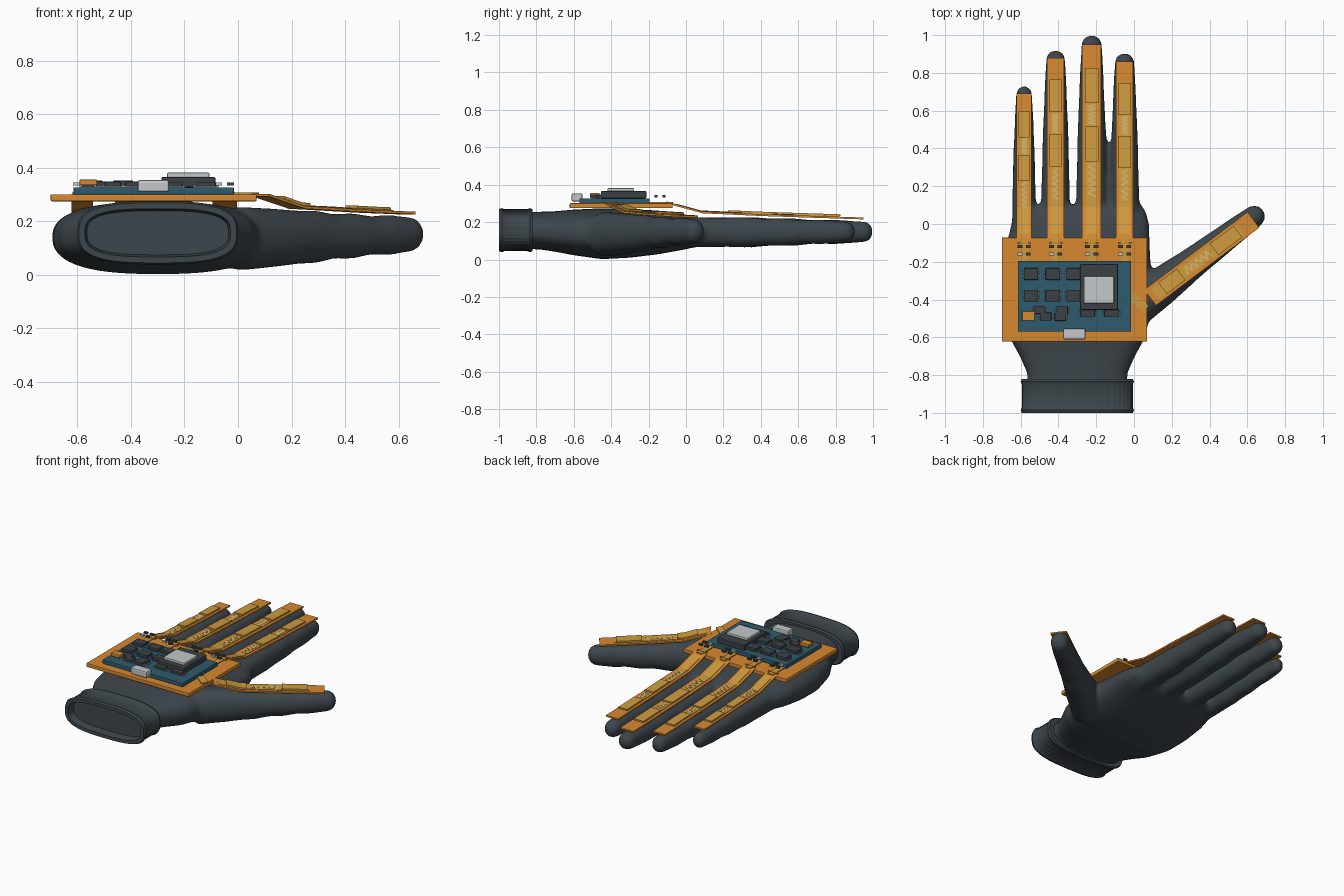
import bpy, bmesh, math
from mathutils import Vector

cube = bpy.data.objects.get("Cube")
if cube:
    bpy.data.objects.remove(cube)


def material(name, rgb):
    m = bpy.data.materials.new(name)
    m.use_nodes = True
    m.diffuse_color = (*rgb, 1)
    m.node_tree.nodes["Principled BSDF"].inputs["Base Color"].default_value = (*rgb, 1)
    return m


CHARCOAL = material("charcoal fabric", (0.048, 0.062, 0.072))
ORANGE = material("orange film", (0.68, 0.25, 0.03))
GOLD = material("gold sensor", (0.62, 0.33, 0.05))
PALE = material("pale trace", (0.72, 0.45, 0.13))
TEAL = material("teal board", (0.027, 0.105, 0.155))
DARK = material("dark chip", (0.045, 0.052, 0.06))
SILVER = material("silver metal", (0.55, 0.58, 0.58))
GREY = material("grey pin", (0.22, 0.25, 0.27))


def finish(name, bm, mat, smooth=False):
    bmesh.ops.recalc_face_normals(bm, faces=bm.faces)
    me = bpy.data.meshes.new(name)
    bm.to_mesh(me)
    bm.free()
    me.materials.append(mat)
    if smooth:
        me.polygons.foreach_set("use_smooth", [True] * len(me.polygons))
        me.set_sharp_from_angle(angle=math.radians(40))
    ob = bpy.data.objects.new(name, me)
    bpy.context.collection.objects.link(ob)
    return ob


def bridge(bm, rings):
    """Skin a list of vertex rings and cap both ends."""
    n = len(rings[0])
    for a, b in zip(rings, rings[1:]):
        for i in range(n):
            j = (i + 1) % n
            bm.faces.new((a[i], a[j], b[j], b[i]))
    bm.faces.new(rings[0])
    bm.faces.new(rings[-1])


def oval(bm, centre, side, hw, hh, power=2.0, segs=32, ripple=0.0):
    """One superellipse ring, spanned by a sideways vector and z."""
    ring = []
    for i in range(segs):
        a = math.tau * i / segs
        c, s = math.cos(a), math.sin(a)
        r = ripple * (i % 3 == 0)
        u = math.copysign(abs(c) ** (2 / power), c) * (hw - r)
        v = math.copysign(abs(s) ** (2 / power), s) * (hh - r)
        ring.append(bm.verts.new(Vector(centre) + Vector(side) * u + Vector((0, 0, v))))
    return ring


def box(name, x0, x1, y0, y1, z0, z1, mat, bevel=0.0):
    bm = bmesh.new()
    bmesh.ops.create_cube(bm, size=1)
    for v in bm.verts:
        v.co = ((x0 + x1) / 2 + v.co.x * (x1 - x0),
                (y0 + y1) / 2 + v.co.y * (y1 - y0),
                (z0 + z1) / 2 + v.co.z * (z1 - z0))
    if bevel:
        bmesh.ops.bevel(bm, geom=bm.edges[:], offset=bevel, segments=2, affect='EDGES', profile=0.5)
    return finish(name, bm, mat)


def ribbon(name, points, side, half, thick, mat):
    """Flat band following points, widened along side."""
    bm = bmesh.new()
    side, up, rings = Vector(side) * half, Vector((0, 0, thick)), []
    for p in points:
        p = Vector(p)
        rings.append([bm.verts.new(q) for q in (p - side, p + side, p + side + up, p - side + up)])
    bridge(bm, rings)
    return finish(name, bm, mat)


# Glove: palm, fingers and thumb lofted into one mesh, then fused
glove = bmesh.new()
palm = [(-0.88, 0.265, 0.155, 0.10), (-0.79, 0.265, 0.155, 0.10), (-0.7, 0.305, 0.15, 0.108),
        (-0.6, 0.36, 0.145, 0.122), (-0.45, 0.39, 0.138, 0.136), (-0.3, 0.395, 0.14, 0.13),
        (-0.15, 0.385, 0.145, 0.117), (0.0, 0.365, 0.147, 0.092), (0.06, 0.35, 0.147, 0.078),
        (0.1, 0.33, 0.147, 0.05)]
bridge(glove, [oval(glove, (-0.3 + 0.015 * (y > -0.1), y, z), (1, 0, 0), hw, hh, 2.6, 48)
               for y, hw, z, hh in palm])

# Fraction along digit, width factor, height factor: pads bulge between joints
SHAPE = [(0, 1, 1), (0.2, 1.03, 1), (0.32, 1, 0.98), (0.42, 0.96, 1.02), (0.52, 0.94, 0.9),
         (0.62, 0.89, 0.93), (0.72, 0.83, 0.78), (0.82, 0.78, 0.82), (0.92, 0.7, 0.72)]


def digit(start, end, half_w, half_h, flare=1.0):
    start, end = Vector(start), Vector(end)
    d = (end - start).normalized()
    side = d.cross(Vector((0, 0, 1))).normalized()
    rings = []
    for t, w, h in SHAPE:
        grow = 1 + (flare - 1) * max(0, 1 - t / 0.5)
        rings.append(oval(glove, start.lerp(end, t), side, half_w * w * grow, half_h * h * grow, 2.2))
    tip = half_w * SHAPE[-1][1]
    base = end - d * tip
    for k in range(1, 6):
        a = k * math.pi / 10.5
        rings.append(oval(glove, base + d * tip * math.sin(a), side,
                          tip * math.cos(a), half_h * 0.72 * math.cos(a), 2.1))
    bridge(glove, rings)


# x, fingertip y, half width, strip half width, strip end y
FINGERS = {"little": (-0.582, 0.73, 0.062, 0.04, 0.69), "ring": (-0.415, 0.92, 0.074, 0.045, 0.88),
           "middle": (-0.224, 1.0, 0.08, 0.05, 0.95), "index": (-0.05, 0.905, 0.076, 0.046, 0.86)}
for x, tip, hw, _, _ in FINGERS.values():
    digit((x, -0.12, 0.145), (x, tip, 0.148), hw, 0.08 if hw > 0.07 else 0.072)
digit((0.0, -0.44, 0.135), (0.683, 0.075, 0.152), 0.084, 0.092, 1.3)

body = finish("glove", glove, CHARCOAL, True)
fuse = body.modifiers.new("fuse", 'REMESH')
fuse.mode = 'VOXEL'
fuse.voxel_size = 0.013
fuse.use_smooth_shade = True
relax = body.modifiers.new("relax", 'SMOOTH')
relax.factor = 0.5
relax.iterations = 8

# Ribbed cuff with a recessed opening
bm = bmesh.new()
cuff = [(-0.82, -0.035, 0), (-0.82, -0.006, 0), (-0.835, 0, 0), (-0.848, -0.006, 0.004),
        (-0.97, -0.006, 0.004), (-0.985, 0, 0), (-1, -0.006, 0), (-1, -0.028, 0), (-0.95, -0.036, 0)]
bridge(bm, [oval(bm, (-0.3, y, 0.157), (1, 0, 0), 0.3 + o, 0.118 + o, 3, 120, r) for y, o, r in cuff])
finish("cuff", bm, CHARCOAL, True)

# Flexible sensor strip for every digit
DROP = [(0, 0.293), (0.17, 0.247), (0.5, 0.232), (1.05, 0.214)]


def drop(s):
    for (a, za), (b, zb) in zip(DROP, DROP[1:]):
        if s <= b:
            return za + (zb - za) * (s - a) / (b - a)
    return DROP[-1][1]


def sensor(label, origin, end, half, plates, zigzags):
    o, e = Vector((*origin, 0)), Vector((*end, 0))
    length, d = (e - o).length, (e - o).normalized()
    side = Vector((d.y, -d.x, 0))

    def run(a, b, lift):
        stops = [a] + [s for s, _ in DROP if a < s < b] + [b]
        return [o + d * s + Vector((0, 0, drop(s) + lift)) for s in stops]

    ribbon(label + "_strip", run(0, length, 0), side, half, 0.01, ORANGE)
    ribbon(label + "_trace_band", run(0.03, length * 0.87, 0.01), side, half * 0.62, 0.003, GOLD)
    for a, b in plates:
        ribbon(label + "_plate", run(a * length, b * length, 0.013), side, half * 0.72, 0.01, GOLD)
    for a, b in zigzags:
        path = []
        for k in range(11):
            s = length * (a + (b - a) * k / 10)
            path.append(o + d * s + side * half * 0.42 * (-1) ** k + Vector((0, 0, drop(s) + 0.012)))
        ribbon(label + "_zigzag", path, d, 0.006, 0.003, PALE)


for label, (x, _, _, half, end) in FINGERS.items():
    sensor(label, (x, -0.08), (x, end), half, [(0.4, 0.58), (0.7, 0.88)], [(0.22, 0.39), (0.59, 0.69)])
    # Connector tail, its pads and tiny parts on the back plate
    box(label + "_tail", x - 0.02, x + 0.02, -0.2, -0.07, 0.3, 0.307, GOLD)
    box(label + "_pad", x - 0.036, x + 0.036, -0.105, -0.095, 0.302, 0.309, ORANGE)
    for dx in (-0.022, 0.022):
        for y, mat in ((-0.118, DARK), (-0.16, SILVER if dx < 0 else DARK)):
            box(label + "_resistor", x + dx - 0.013, x + dx + 0.013, y - 0.008, y + 0.008, 0.333, 0.345, mat)
sensor("thumb", (0.085, -0.39), (0.632, 0.022), 0.052, [(0.12, 0.3), (0.62, 0.85)], [(0.34, 0.58)])
ribbon("thumb_tail", [(-0.01, -0.385, 0.301), (0.065, -0.45, 0.301)], (0.6, 0.8, 0), 0.022, 0.007, GOLD)

# Back plate and circuit board
box("back_plate", -0.7, 0.07, -0.622, -0.072, 0.275, 0.301, ORANGE, 0.004)
box("circuit_board", -0.615, -0.015, -0.57, -0.195, 0.3, 0.327, TEAL, 0.004)


def chip(x, y, w, h, top=0.352):
    box("chip", x - w / 2, x + w / 2, y - h / 2, y + h / 2, 0.33, top, DARK, 0.003)
    for k in (-1, 0, 1):
        yy = y + k * h * 0.3
        box("chip_pins", x - w / 2 - 0.01, x + w / 2 + 0.01, yy - 0.004, yy + 0.004, 0.326, 0.336, GREY)


for x in (-0.545, -0.43, -0.32):
    for y in (-0.265, -0.38):
        chip(x, y, 0.076, 0.062)
for x, y in ((-0.5, -0.455), (-0.38, -0.458), (-0.468, -0.49), (-0.39, -0.492)):
    chip(x, y, 0.06, 0.042, 0.348)
for x in (-0.245, -0.12):
    chip(x, -0.468, 0.075, 0.045, 0.346)
box("power_part", -0.592, -0.527, -0.512, -0.462, 0.335, 0.356, ORANGE, 0.003)

# Main processor with metal lid
box("processor", -0.285, -0.085, -0.455, -0.212, 0.327, 0.366, DARK, 0.005)
box("processor_lid", -0.265, -0.107, -0.42, -0.278, 0.364, 0.382, SILVER, 0.004)

# Cable socket
box("cable_socket", -0.375, -0.257, -0.612, -0.554, 0.31, 0.354, SILVER, 0.008)
